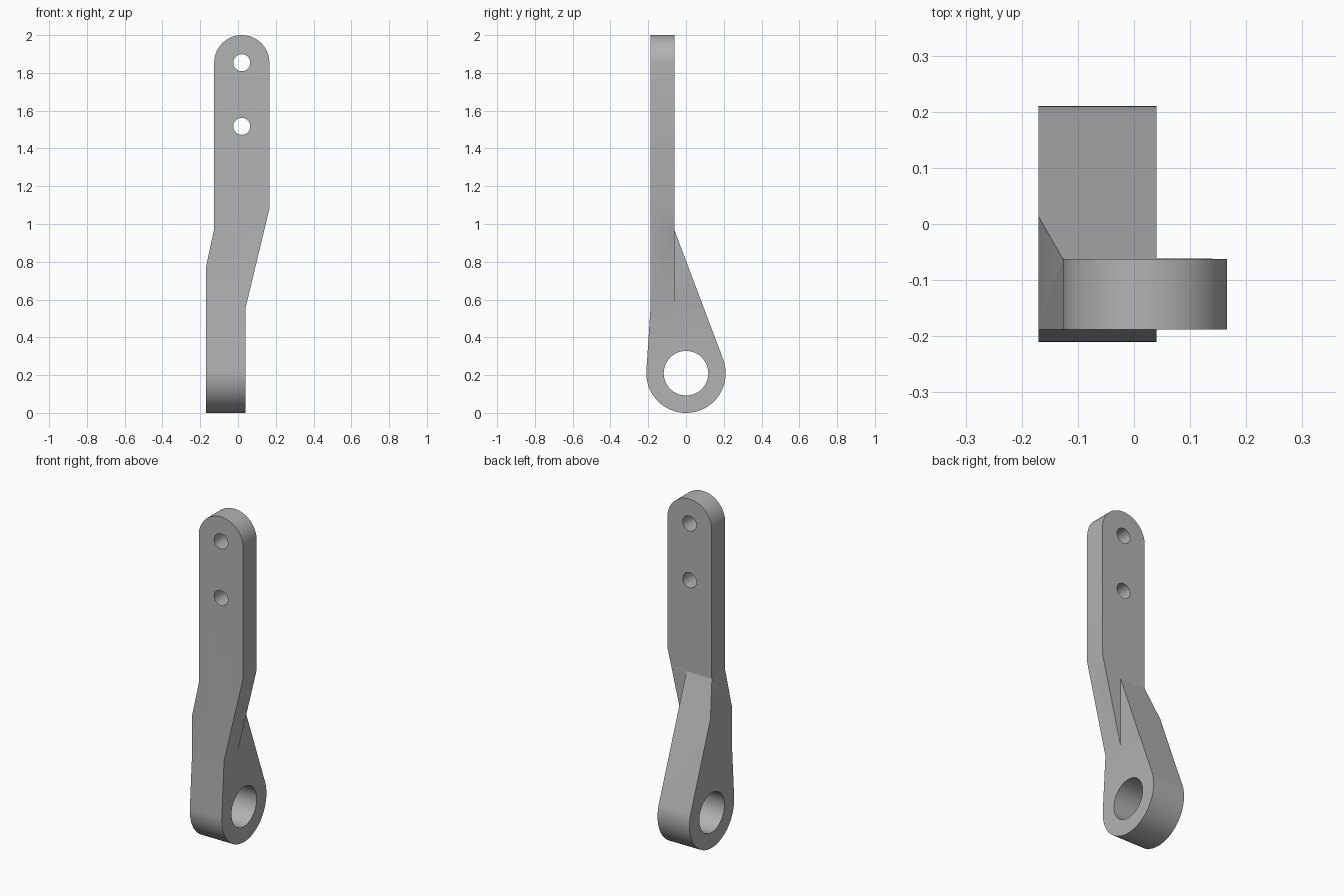
import bpy, bmesh, math
from math import sin, cos, pi
from mathutils import Vector

cube = bpy.data.objects.get("Cube")
if cube:
    bpy.data.objects.remove(cube, do_unlink=True)

steel = bpy.data.materials.new("grey_steel")
steel.use_nodes = True
grey = (0.45, 0.45, 0.45, 1)
steel.diffuse_color = grey
steel.node_tree.nodes["Principled BSDF"].inputs["Base Color"].default_value = grey


def arc(centre, r, a, b, n=48):
    return [(centre[0] + r * cos(a + (b - a) * i / n),
             centre[1] + r * sin(a + (b - a) * i / n)) for i in range(n + 1)]


def tangent_angle(point, centre, r, side):
    # angle on the circle where the tangent from a point touches
    d = Vector(point) - Vector(centre)
    return math.atan2(d.y, d.x) + side * math.acos(r / d.length)


def prism(name, outline, axis, lo, hi):
    # extrude a 2D outline along x (outline is y, z) or y (outline is x, z)
    bm = bmesh.new()
    place = (lambda p: (lo, p[0], p[1])) if axis == "x" else (lambda p: (p[0], lo, p[1]))
    face = bm.faces.new([bm.verts.new(place(p)) for p in outline])
    out = bmesh.ops.extrude_face_region(bm, geom=[face])
    move = Vector((hi - lo, 0, 0)) if axis == "x" else Vector((0, hi - lo, 0))
    bmesh.ops.translate(bm, vec=move,
                        verts=[v for v in out["geom"] if isinstance(v, bmesh.types.BMVert)])
    bmesh.ops.recalc_face_normals(bm, faces=bm.faces)
    mesh = bpy.data.meshes.new(name)
    bm.to_mesh(mesh)
    bm.free()
    mesh.materials.append(steel)
    obj = bpy.data.objects.new(name, mesh)
    bpy.context.collection.objects.link(obj)
    return obj


def combine(body, tool, operation):
    tool.hide_render = True
    mod = body.modifiers.new(tool.name, "BOOLEAN")
    mod.operation, mod.solver, mod.object = operation, "EXACT", tool
    bpy.context.view_layer.objects.active = body
    bpy.ops.object.modifier_apply(modifier=mod.name)
    bpy.data.objects.remove(tool, do_unlink=True)


# side profile: flat strap flaring into a round eye
eye, eye_r = (0, 0.21), 0.21
back, front = (-0.062, 0.97), (-0.188, 0.555)
start = tangent_angle(back, eye, eye_r, -1)
end = tangent_angle(front, eye, eye_r, 1) - 2 * pi
side = [(-0.188, 2.1), (-0.062, 2.1), back] + arc(eye, eye_r, start, end, 72) + [front]
arm = prism("offset_lever_arm", side, "x", -0.3, 0.3)

# front profile: rounded top, stepped sideways to the eye
tip, tip_r = (0.02, 1.854), 0.146
outline = arc(tip, tip_r, 0, pi) + [(-0.126, 0.975), (-0.17, 0.77), (-0.17, -0.1),
                                    (0.04, -0.1), (0.04, 0.555), (0.166, 1.08)]
combine(arm, prism("front_outline", outline, "y", -0.4, 0.4), "INTERSECT")

# relief behind the strap, beside the eye
relief = [(0.0402, 0.5), (0.4, 0.5), (0.4, 1.2), (0.0402, 1.2)]
combine(arm, prism("relief", relief, "y", -0.0618, 0.4), "DIFFERENCE")

# eye bore and two bolt holes
combine(arm, prism("eye_bore", arc(eye, 0.118, 0, 2 * pi, 64)[:-1], "x", -0.5, 0.5), "DIFFERENCE")
for z in (1.854, 1.517):
    hole = arc((0.02, z), 0.045, 0, 2 * pi, 32)[:-1]
    combine(arm, prism("bolt_hole", hole, "y", -0.5, 0.5), "DIFFERENCE")

# smooth the curves, keep the edges sharp
bpy.ops.object.select_all(action="DESELECT")
arm.select_set(True)
bpy.context.view_layer.objects.active = arm
bpy.ops.object.shade_smooth_by_angle(angle=math.radians(20))
